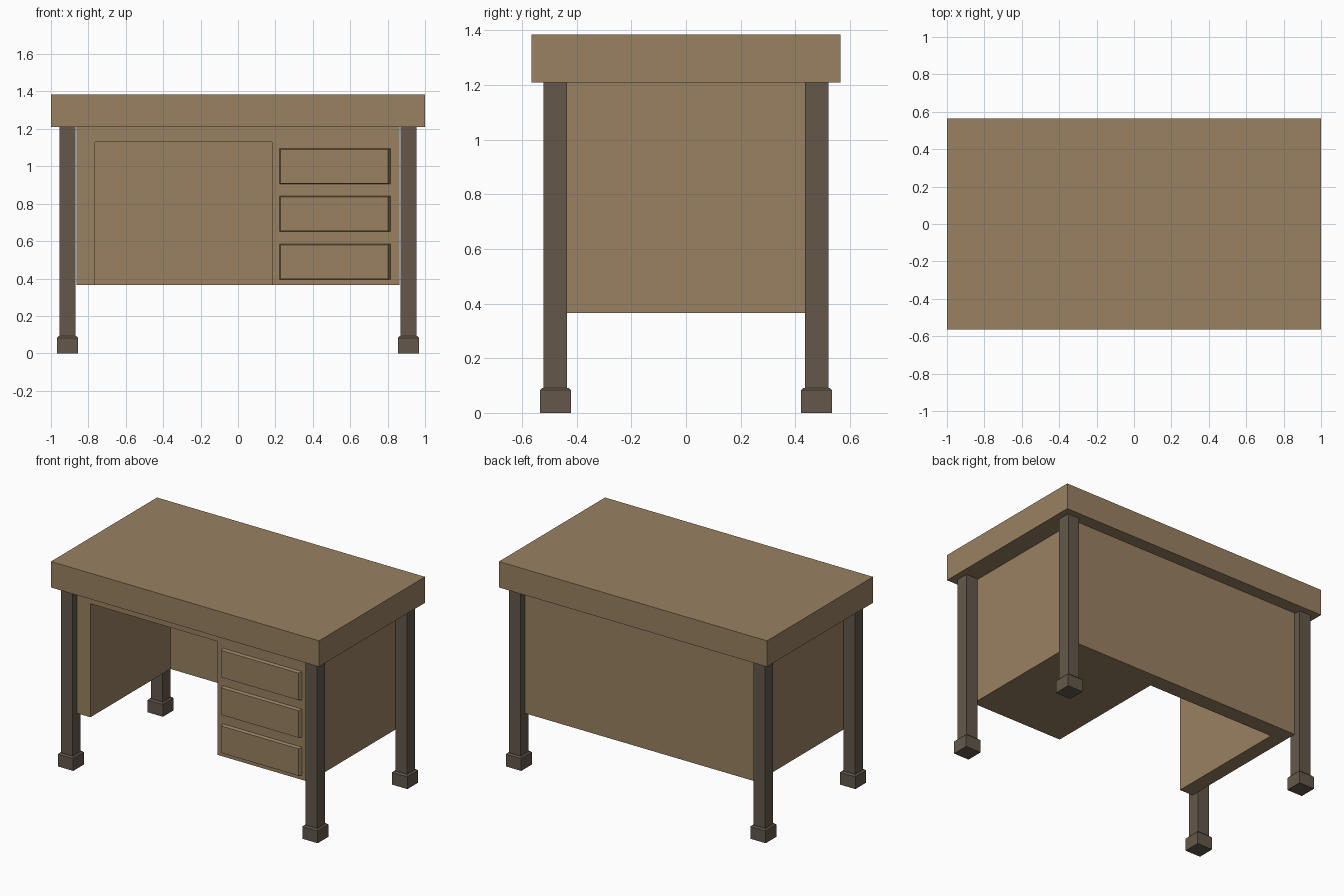
import bpy, bmesh

if "Cube" in bpy.data.objects:
    bpy.data.objects.remove(bpy.data.objects["Cube"])


def material(name, rgb):
    m = bpy.data.materials.new(name)
    m.diffuse_color = (*rgb, 1)
    m.use_nodes = True
    m.node_tree.nodes["Principled BSDF"].inputs["Base Color"].default_value = m.diffuse_color
    return m


WOOD = material("tan wood", (0.32, 0.22, 0.122))
DARK = material("dark brown wood", (0.125, 0.097, 0.071))


def make_object(name, bm, mat):
    bmesh.ops.recalc_face_normals(bm, faces=bm.faces)
    mesh = bpy.data.meshes.new(name)
    bm.to_mesh(mesh)
    bm.free()
    mesh.materials.append(mat)
    ob = bpy.data.objects.new(name, mesh)
    bpy.context.collection.objects.link(ob)
    return ob


def add_box(bm, lo, hi):
    verts = bmesh.ops.create_cube(bm, size=1)["verts"]
    for v in verts:
        v.co = [lo[i] if v.co[i] < 0 else hi[i] for i in range(3)]
    return verts


def box(name, lo, hi, mat):
    bm = bmesh.new()
    add_box(bm, lo, hi)
    return make_object(name, bm, mat)


# thick desk top
box("desk_top", (-1, -0.565, 1.21), (1, 0.565, 1.385), WOOD)

# cabinet body with the kneehole cut out from the front and below
body = box("cabinet_body", (-0.864, -0.48, 0.365), (0.864, 0.48, 1.21), WOOD)
cutter = box("kneehole_cutter", (-0.765, -0.7, 0.2), (0.183, 0.373, 1.13), WOOD)
cutter.hide_render = True
cut = body.modifiers.new("kneehole", "BOOLEAN")
cut.operation = "DIFFERENCE"
cut.solver = "EXACT"
cut.object = cutter
bpy.context.view_layer.objects.active = body
bpy.ops.object.modifier_apply(modifier=cut.name)
bpy.data.objects.remove(cutter)

# drawer fronts: raised plates that narrow slightly toward the face
for i, z in enumerate((0.393, 0.65, 0.903)):
    bm = bmesh.new()
    for v in add_box(bm, (0.218, -0.502, z), (0.821, -0.47, z + 0.195)):
        if v.co.y < -0.49:
            v.co.x += 0.010 if v.co.x < 0.5 else -0.018
            v.co.z += 0.005 if v.co.z < z + 0.1 else -0.008
    make_object(f"drawer_front_{i + 1}", bm, WOOD)

# square legs, each on a block foot with a chamfered top
CX, CY = 0.912, 0.478
for sx, side in ((-1, "left"), (1, "right")):
    for sy, end in ((-1, "front"), (1, "back")):
        x, y = sx * CX, sy * CY
        box(f"{end}_{side}_leg", (x - 0.043, y - 0.043, 0.05),
            (x + 0.043, y + 0.043, 1.21), DARK)
        bm = bmesh.new()
        add_box(bm, (x - 0.057, y - 0.057, 0), (x + 0.057, y + 0.057, 0.083))
        top = [f for f in bm.faces if f.calc_center_median().z > 0.08]
        ext = bmesh.ops.extrude_face_region(bm, geom=top)["geom"]
        bmesh.ops.delete(bm, geom=top, context="FACES_ONLY")
        for v in (g for g in ext if isinstance(g, bmesh.types.BMVert)):
            v.co = (x + (v.co.x - x) * 0.84, y + (v.co.y - y) * 0.84, 0.092)
        make_object(f"{end}_{side}_foot", bm, DARK)
